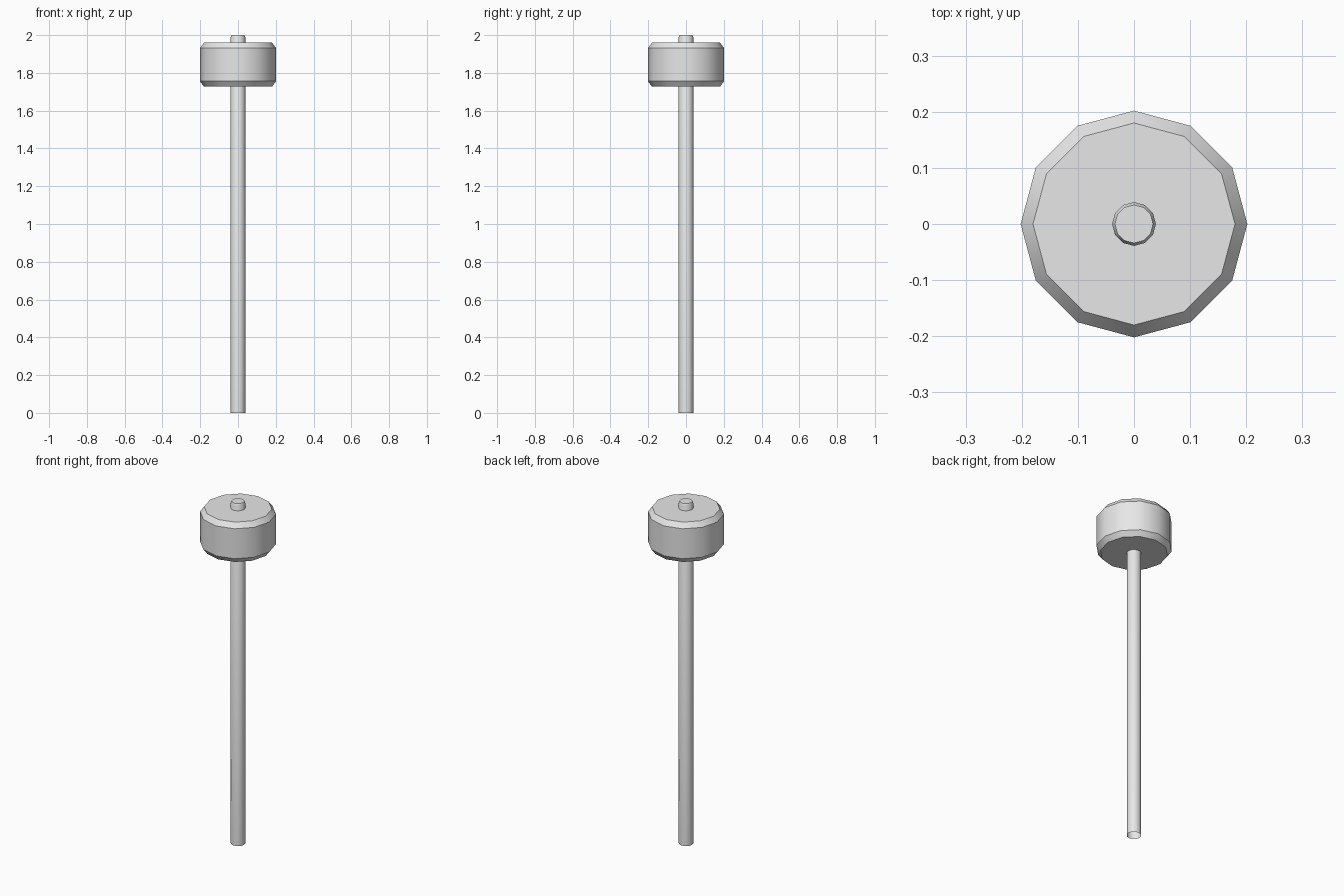
import bpy
import bmesh
from math import cos, sin, pi, radians

cube = bpy.data.objects.get("Cube")
if cube:
    bpy.data.objects.remove(cube, do_unlink=True)

SIDES = 12

grey = bpy.data.materials.new("plain_grey")
grey.use_nodes = True
colour = (0.8, 0.8, 0.8, 1)
grey.diffuse_color = colour
grey.node_tree.nodes["Principled BSDF"].inputs["Base Color"].default_value = colour


def turned(name, profile, cap_bottom):
    """Turn a (radius, height) profile, listed bottom to top, about z."""
    bm = bmesh.new()
    rings = [[bm.verts.new((r * cos(2 * pi * i / SIDES), r * sin(2 * pi * i / SIDES), z))
              for i in range(SIDES)] for r, z in profile]
    for low, high in zip(rings, rings[1:]):
        for i in range(SIDES):
            j = (i + 1) % SIDES
            bm.faces.new((low[i], low[j], high[j], high[i]))
    bm.faces.new(rings[-1])
    if cap_bottom:
        bm.faces.new(rings[0][::-1])
    mesh = bpy.data.meshes.new(name)
    bm.to_mesh(mesh)
    bm.free()
    mesh.materials.append(grey)
    obj = bpy.data.objects.new(name, mesh)
    bpy.context.collection.objects.link(obj)
    bpy.ops.object.select_all(action="DESELECT")
    obj.select_set(True)
    bpy.context.view_layer.objects.active = obj
    bpy.ops.object.shade_smooth_by_angle(angle=radians(34))
    return obj


# Long handle, open at the foot, with a small chamfer on its tip
turned("handle", [(0.039, 0), (0.039, 1.99), (0.034, 2)], cap_bottom=False)

# Mallet head with chamfered rims
turned("mallet_head", [(0.18, 1.727), (0.202, 1.756), (0.202, 1.931), (0.18, 1.96)],
       cap_bottom=True)
